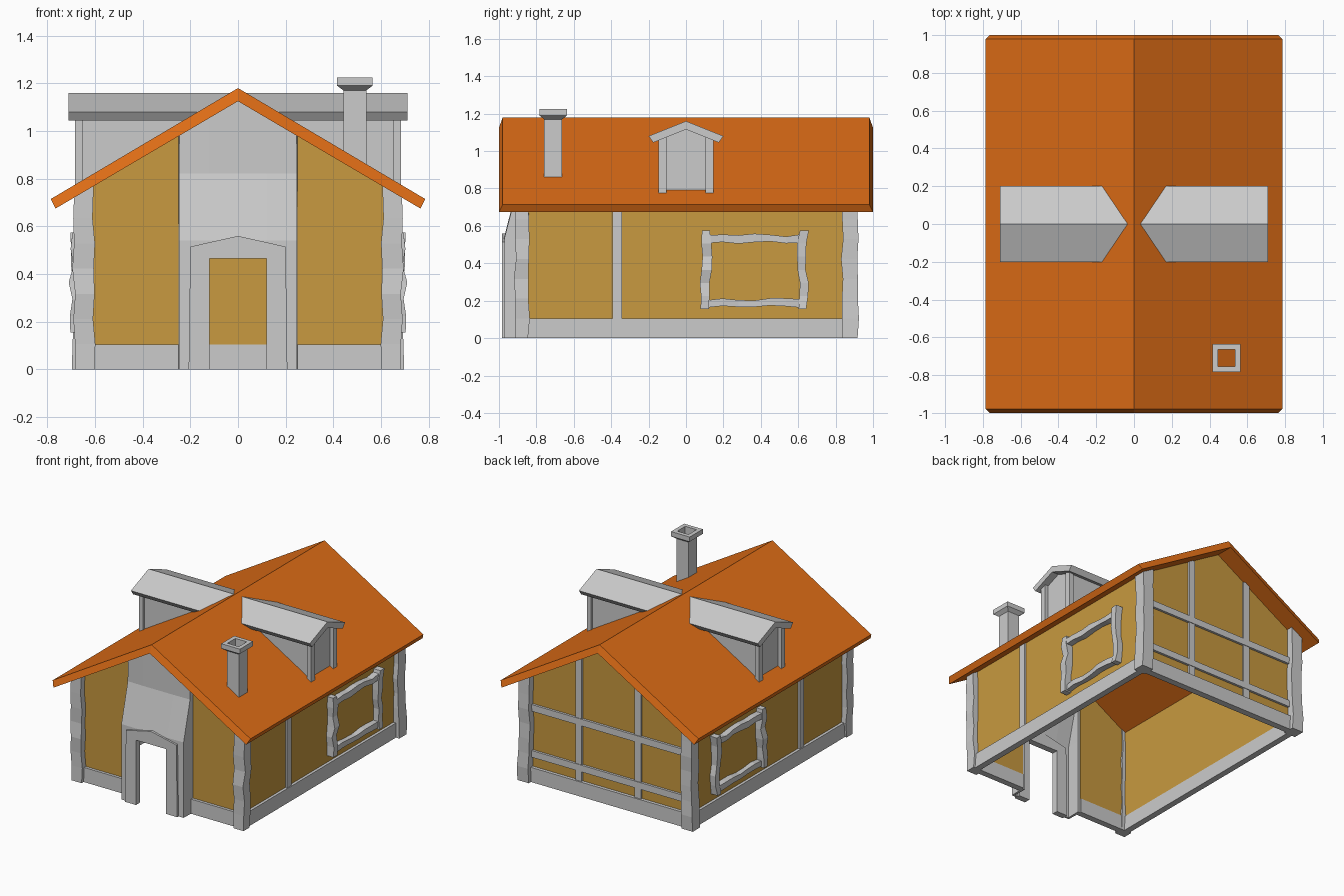
import bpy, bmesh, random
from mathutils import Vector

if "Cube" in bpy.data.objects:
    bpy.data.objects.remove(bpy.data.objects["Cube"])

random.seed(4)


def material(name, col):
    m = bpy.data.materials.new(name)
    m.diffuse_color = (*col, 1)
    m.use_nodes = True
    m.node_tree.nodes["Principled BSDF"].inputs["Base Color"].default_value = m.diffuse_color
    return m


ORANGE = material("roof_orange", (0.72, 0.15, 0.008))
GOLD = material("wall_gold", (0.58, 0.32, 0.05))


def finish(bm, name, mat=None, mirror=False):
    bmesh.ops.recalc_face_normals(bm, faces=bm.faces)
    me = bpy.data.meshes.new(name)
    bm.to_mesh(me)
    bm.free()
    ob = bpy.data.objects.new(name, me)
    bpy.context.collection.objects.link(ob)
    if mat:
        me.materials.append(mat)
    if mirror:
        md = ob.modifiers.new("Mirror", 'MIRROR')
        md.use_mirror_merge = False
    return ob


def loft(bm, rings, caps=True):
    vr = [[bm.verts.new(p) for p in r] for r in rings]
    n = len(vr[0])
    for a, b in zip(vr, vr[1:]):
        for i in range(n):
            bm.faces.new((a[i], a[(i + 1) % n], b[(i + 1) % n], b[i]))
    if caps:
        bm.faces.new(vr[0])
        bm.faces.new(vr[-1])


def prism(name, pts, lo, hi, axis, mat=None, mirror=False):
    """Extrude a 2D profile along x (pts = y,z) or y (pts = x,z); lo/hi may be functions."""
    rings = []
    for e in (lo, hi):
        ring = []
        for u, v in pts:
            t = e(u, v) if callable(e) else e
            ring.append((t, u, v) if axis == 'x' else (u, t, v))
        rings.append(ring)
    bm = bmesh.new()
    loft(bm, rings)
    return finish(bm, name, mat, mirror)


def box(name, x, y, z, mat=None, mirror=False):
    return prism(name, [(x[0], z[0]), (x[1], z[0]), (x[1], z[1]), (x[0], z[1])],
                 y[0], y[1], 'y', mat, mirror)


def wavy(name, a, b, hu, hv, jit, n=7, top=None):
    """Hand-hewn square timber from a to b (along z or y), mirrored to both sides."""
    a, b = Vector(a), Vector(b)
    up = abs(b.z - a.z) > abs(b.y - a.y)
    rings = []
    for i in range(n):
        c = a.lerp(b, i / (n - 1))
        k = [random.uniform(-jit, jit) for _ in range(4)]
        ring = []
        for su, sv in ((-1, -1), (1, -1), (1, 1), (-1, 1)):
            du = su * hu + k[0] + su * k[1] * 0.5
            dv = sv * hv + k[2] + sv * k[3] * 0.5
            p = c + (Vector((du, dv, 0)) if up else Vector((du, 0, dv)))
            if top and i == n - 1:
                p.z = top(p.x)
            ring.append(p)
        rings.append(ring)
    bm = bmesh.new()
    loft(bm, rings)
    return finish(bm, name, None, True)


def under(x):
    return 1.125 - 0.588 * abs(x)      # underside of the main roof


def in_roof(x):
    return under(x) + 0.02


# Main roof: half slab, bevelled gable ends, mirrored
end = lambda u, v: 0.98 if (u, v) in ((0, 1.18), (0.785, 0.715)) else 1.0
prism("main_roof", [(0, 1.18), (0.785, 0.715), (0.765, 0.675), (0, 1.125)],
      lambda u, v: -end(u, v), end, 'y', ORANGE, True)

# Walls
prism("front_wall", [(0.25, 0.02), (0.65, 0.02), (0.65, in_roof(0.65)), (0.25, in_roof(0.25))],
      -0.87, -0.85, 'y', GOLD, True)
prism("back_wall", [(-0.65, 0.02), (0.65, 0.02), (0.65, in_roof(0.65)), (0, in_roof(0)),
                    (-0.65, in_roof(0.65))], 0.85, 0.87, 'y', GOLD)
box("side_wall", (0.63, 0.65), (-0.86, 0.86), (0.02, 0.75), GOLD, True)

# Base beams
box("side_base", (0.625, 0.67), (-0.86, 0.86), (0, 0.105), None, True)
box("front_base", (0.25, 0.63), (-0.89, -0.845), (0, 0.105), None, True)
box("back_base", (-0.63, 0.63), (0.845, 0.893), (0, 0.105))

# Corner posts and side studs
for label, y, h in (("front", -0.878, 0.036), ("back", 0.875, 0.043)):
    wavy(label + "_corner_post", (0.646, y, 0), (0.646, y, 0.74), 0.043, h, 0.006, 8, in_roof)
box("side_stud", (0.64, 0.664), (-0.392, -0.343), (0.1, 0.74), None, True)

# Back wall timber grid
for name, z in (("lower_back_rail", 0.2), ("upper_back_rail", 0.53)):
    box(name, (-0.62, 0.62), (0.86, 0.887), (z - 0.024, z + 0.024))
box("back_stud", (0.21, 0.26), (0.86, 0.883), (0.1, 0.99), None, True)

# Window frames
for name, y in (("window_front_jamb", 0.107), ("window_back_jamb", 0.625)):
    wavy(name, (0.67, y, 0.155), (0.67, y, 0.575), 0.03, 0.024, 0.008)
for name, z in (("window_sill", 0.188), ("window_lintel", 0.53)):
    wavy(name, (0.667, 0.11, z), (0.667, 0.62, z), 0.023, 0.02, 0.006)

# Flared entrance panel with a doorway gap
prof = [(-0.962, 0), (-0.962, 0.465), (-0.962, 0.54), (-0.89, 0.82), (-0.89, None)]
bm = bmesh.new()
cols = []
for x, wall in ((-0.24, 1), (-0.24, 0), (-0.12, 0), (0, 0), (0.12, 0), (0.24, 0), (0.24, 1)):
    cols.append([bm.verts.new((x, -0.855 if wall else y, in_roof(x) if z is None else z))
                 for y, z in prof])
for i in range(len(cols) - 1):
    for j in range(len(prof) - 1):
        if j == 0 and i in (2, 3):
            continue
        bm.faces.new((cols[i][j], cols[i + 1][j], cols[i + 1][j + 1], cols[i][j + 1]))
panel = finish(bm, "entrance_panel")
sol = panel.modifiers.new("Solidify", 'SOLIDIFY')
sol.thickness, sol.offset = 0.02, 0

# Door frame
prism("door_frame", [(0, 0.56), (0.2, 0.515), (0.207, 0), (0.12, 0), (0.12, 0.465), (0, 0.465)],
      -0.985, -0.94, 'y', None, True)

# Dormers on both slopes
on_roof = lambda y, z: (1.17 - z) / 0.592
for s, side in ((-1, "front"), (1, "back")):
    prism("dormer_roof_" + side, [(0, 1.16), (s * 0.2, 1.08), (s * 0.175, 1.045), (0, 1.115)],
          on_roof, 0.71, 'x', None, True)
    box("dormer_post_" + side, (0.65, 0.683), sorted((s * 0.105, s * 0.147)), (0.77, 1.075),
        None, True)
prism("dormer_body", [(-0.13, 0.785), (0.13, 0.785), (0.13, 1.07), (0, 1.125), (-0.13, 1.07)],
      lambda y, z: min(on_roof(y, z), 0.63), 0.657, 'x', None, True)

# Hollow chimney with flared cap
bm = bmesh.new()
loft(bm, [[(0.49 + sx * h, -0.71 + sy * h, z) for sx, sy in ((-1, -1), (1, -1), (1, 1), (-1, 1))]
          for h, z in ((0.048, 0.858), (0.048, 1.17), (0.074, 1.19), (0.074, 1.224),
                       (0.045, 1.224), (0.045, 0.858))], caps=False)
finish(bm, "chimney")
